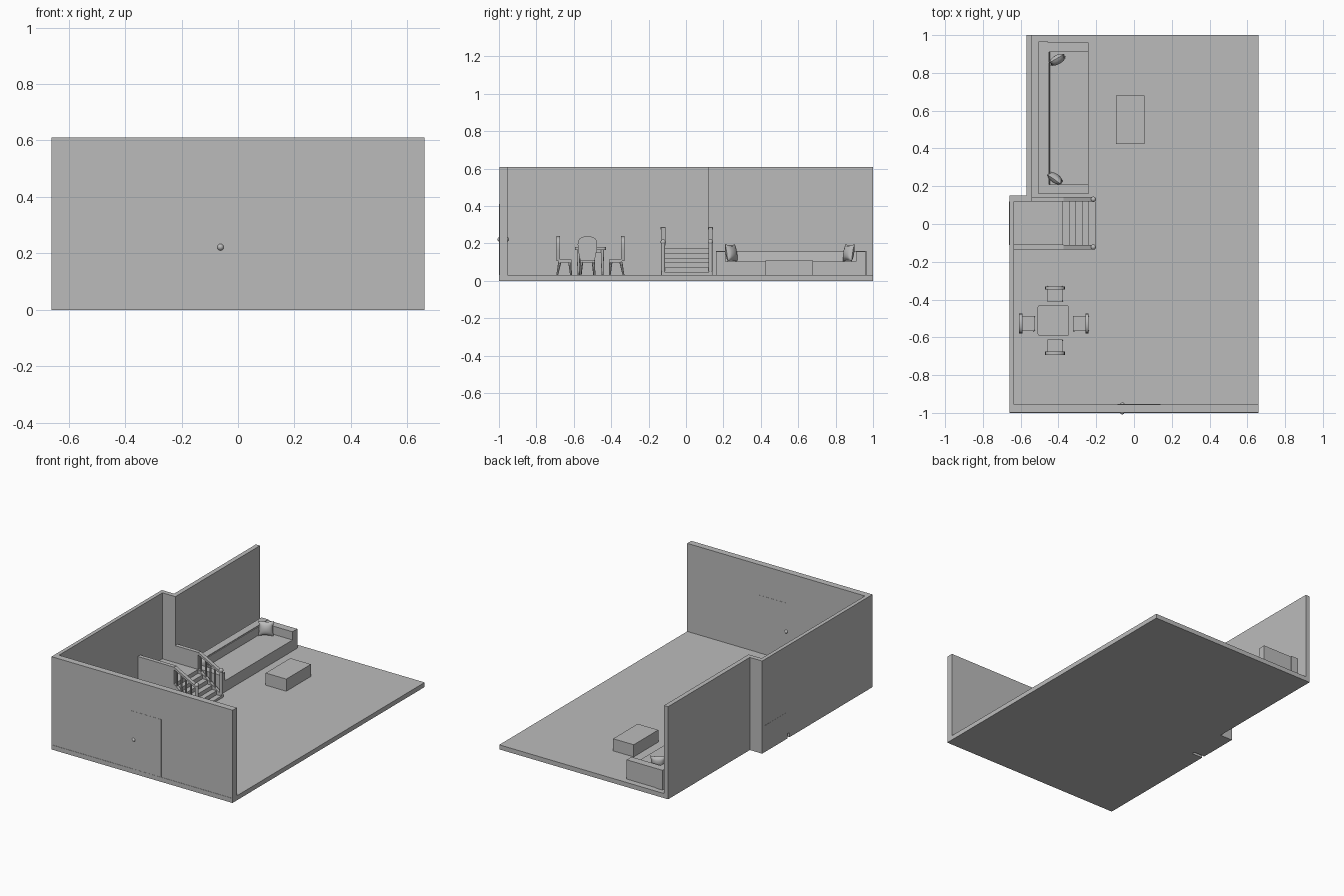
import bpy
import bmesh
from math import radians, cos, sin, pi
from mathutils import Matrix, Vector

cube = bpy.data.objects.get("Cube")
if cube:
    bpy.data.objects.remove(cube, do_unlink=True)

grey = bpy.data.materials.new("plain_grey")
grey.use_nodes = True
grey.diffuse_color = (0.5, 0.5, 0.5, 1)
grey.node_tree.nodes["Principled BSDF"].inputs["Base Color"].default_value = (0.5, 0.5, 0.5, 1)

FLOOR = 0.03
TOP = 0.61


def finish(name, bm, matrix=None, smooth=False):
    bmesh.ops.recalc_face_normals(bm, faces=bm.faces)
    if matrix:
        bm.transform(matrix)
    mesh = bpy.data.meshes.new(name)
    bm.to_mesh(mesh)
    bm.free()
    mesh.materials.append(grey)
    obj = bpy.data.objects.new(name, mesh)
    bpy.context.collection.objects.link(obj)
    if smooth:
        bpy.ops.object.select_all(action='DESELECT')
        obj.select_set(True)
        bpy.context.view_layer.objects.active = obj
        bpy.ops.object.shade_smooth_by_angle(angle=radians(40))
    return obj


def prism(name, pts, lo, hi, axis="z", matrix=None, smooth=False):
    """Extrude a flat outline along an axis from lo to hi."""
    place = {"x": lambda a, b, t: (t, a, b),
             "y": lambda a, b, t: (a, t, b),
             "z": lambda a, b, t: (a, b, t)}[axis]
    bm = bmesh.new()
    face = bm.faces.new([bm.verts.new(place(a, b, lo)) for a, b in pts])
    out = bmesh.ops.extrude_face_region(bm, geom=[face])
    shift = Vector(place(0, 0, hi - lo))
    bmesh.ops.translate(bm, vec=shift,
                        verts=[v for v in out["geom"] if isinstance(v, bmesh.types.BMVert)])
    return finish(name, bm, matrix, smooth)


def box(name, x, y, z, matrix=None):
    return prism(name, [(x[0], y[0]), (x[1], y[0]), (x[1], y[1]), (x[0], y[1])],
                 z[0], z[1], "z", matrix)


def rod(name, start, end, r1, r2, sides=12, matrix=None):
    a, b = Vector(start), Vector(end)
    bm = bmesh.new()
    bmesh.ops.create_cone(bm, cap_ends=True, segments=sides, radius1=r1, radius2=r2,
                          depth=(b - a).length)
    turn = (b - a).to_track_quat("Z", "Y").to_matrix().to_4x4()
    bm.transform(Matrix.Translation((a + b) / 2) @ turn)
    return finish(name, bm, matrix, sides > 6)


def ball(name, centre, radius):
    bm = bmesh.new()
    bmesh.ops.create_uvsphere(bm, u_segments=16, v_segments=10, radius=radius)
    return finish(name, bm, Matrix.Translation(centre), True)


def rounded(x, y, r, steps=5):
    pts = []
    for i, (cx, cy) in enumerate([(x - r, y - r), (r - x, y - r), (r - x, r - y), (x - r, r - y)]):
        for s in range(steps + 1):
            t = (i + s / steps) * pi / 2
            pts.append((cx + r * cos(t), cy + r * sin(t)))
    return pts


# Floor slab, stepped in at the back and with a narrow slot at the side
prism("floor", [(-0.66, -1), (0.66, -1), (0.66, 1), (-0.57, 1), (-0.57, 0.15), (-0.66, 0.15),
                (-0.66, -0.115), (-0.58, -0.115), (-0.58, -0.135), (-0.66, -0.135)], 0, FLOOR)

# Walls
box("front_wall", (-0.66, 0.66), (-0.998, -0.955), (FLOOR, TOP))
prism("side_wall", [(-0.66, -0.955), (-0.635, -0.955), (-0.635, 0.12), (-0.54, 0.12),
                    (-0.54, 1), (-0.57, 1), (-0.57, 0.15), (-0.66, 0.15)], FLOOR, TOP)

# Front door with a knob on each side
box("front_door", (-0.087, 0.14), (-0.999, -0.954), (FLOOR, 0.41))
for label, y in (("outer", -0.996), ("inner", -0.957)):
    ball(label + "_door_knob", (-0.062, y, 0.222), 0.012)

# Stairs up to the landing
LAND, RUN, RISE = 0.175, 0.034, 0.026
box("landing", (-0.661, -0.375), (-0.112, 0.12), (0.001, LAND))
steps = [(-0.375, FLOOR), (-0.375, LAND - RISE)]
for i in range(5):
    x, z = -0.375 + RUN * (i + 1), LAND - RISE * (i + 1)
    steps += [(x, z), (x, max(z - RISE, FLOOR))]
prism("stairs", steps[:-1] + [(-0.205, FLOOR)], -0.112, 0.12, "y")

# Banisters: landing panel, stringer, balusters, sloped handrail, newel posts
for label, y, start in (("front", -0.122, -0.635), ("back", 0.131, -0.54)):
    y0, y1 = y - 0.01, y + 0.01
    box(label + "_landing_panel", (start, -0.375), (y0, y1), (FLOOR, 0.278))
    box(label + "_landing_rail", (start, -0.372), (y0 - 0.003, y1 + 0.003), (0.275, 0.288))
    prism(label + "_stringer", [(-0.375, FLOOR), (-0.205, FLOOR), (-0.205, 0.05),
                                (-0.375, LAND)], y0, y1, "y")
    prism(label + "_handrail", [(-0.375, 0.272), (-0.215, 0.19), (-0.215, 0.204),
                                (-0.375, 0.288)], y0 - 0.002, y1 + 0.002, "y")
    for i in range(4):
        x = -0.36 + i * RUN
        t = (x + 0.375) / 0.17
        rod(label + "_baluster", (x, y, LAND - 0.13 * t), (x, y, 0.277 - 0.085 * t), 0.006, 0.006, 8)
    rod(label + "_newel", (-0.215, y, FLOOR), (-0.215, y, 0.205), 0.011, 0.011, 16)
    ball(label + "_newel_cap", (-0.215, y, 0.208), 0.014)

# Sofa
box("sofa_base", (-0.505, -0.24), (0.21, 0.91), (FLOOR, 0.103))
box("sofa_back", (-0.505, -0.455), (0.16, 0.965), (FLOOR, 0.16))
prism("sofa_back_cushion", [(-0.455, 0.1), (-0.445, 0.1), (-0.45, 0.155), (-0.455, 0.155)],
      0.21, 0.91, "y")
for label, y in (("near", 0.16), ("far", 0.91)):
    box(label + "_sofa_arm", (-0.455, -0.24), (y, y + 0.055 - 0.005), (FLOOR, 0.157))


# Throw pillows: two bulging sheets with pinched sides
def pillow(name, centre, angle, lean):
    bm = bmesh.new()
    for side in (1, -1):
        made = bmesh.ops.create_grid(bm, x_segments=10, y_segments=10, size=1)["verts"]
        for v in made:
            u, w = v.co.x, v.co.y
            bulge = (max(0, 1 - u * u) * max(0, 1 - w * w)) ** 0.5
            v.co = (0.047 * u * (1 - 0.12 * (1 - w * w)), side * 0.024 * bulge,
                    0.047 * w * (1 - 0.12 * (1 - u * u)))
    bmesh.ops.remove_doubles(bm, verts=bm.verts, dist=0.0001)
    finish(name, bm, Matrix.Translation(centre) @ Matrix.Rotation(radians(angle), 4, "Z")
           @ Matrix.Rotation(radians(lean), 4, "X"), True)


pillow("far_pillow", (-0.405, 0.87, 0.15), 30, -10)
pillow("near_pillow", (-0.418, 0.242, 0.15), -35, 10)

# Coffee table
box("coffee_table", (-0.095, 0.055), (0.424, 0.68), (FLOOR, 0.11))

# Dining table
mid = Matrix.Translation((-0.427, -0.511, 0))
prism("dining_table_top", rounded(0.083, 0.083, 0.015), 0.166, 0.18, "z", mid, True)
prism("dining_table_apron", rounded(0.066, 0.066, 0.005), 0.148, 0.166, "z", mid)
for sx in (-1, 1):
    for sy in (-1, 1):
        rod("dining_table_leg", (sx * 0.064, sy * 0.064, FLOOR), (sx * 0.064, sy * 0.064, 0.166),
            0.005, 0.009, 12, mid)


# Dining chairs: local +y points at the table
def chair(name, x, y, turn):
    m = Matrix.Translation((x, y, 0)) @ Matrix.Rotation(radians(turn), 4, "Z")
    box(name + "_seat", (-0.04, 0.04), (0.014, 0.084), (0.098, 0.113), m)
    arch = [(-0.038, 0.105), (0.038, 0.105), (0.05, 0.165)]
    arch += [(0.052 * cos(t * pi / 10) ** 1, 0.195 + 0.044 * sin(t * pi / 10) ** 0.7)
             for t in range(10)]
    arch += [(-0.052, 0.195), (-0.05, 0.165)]
    prism(name + "_back", arch, 0.002, 0.02, "y", m, True)
    for s in (-1, 1):
        rod(name + "_back_leg", (s * 0.038, 0.006, FLOOR), (s * 0.032, 0.02, 0.1), 0.005, 0.009, 8, m)
        rod(name + "_front_leg", (s * 0.036, 0.08, FLOOR), (s * 0.032, 0.074, 0.1), 0.005, 0.009, 8, m)


chair("north_chair", -0.418, -0.328, 180)
chair("south_chair", -0.418, -0.695, 0)
chair("east_chair", -0.238, -0.527, 90)
chair("west_chair", -0.61, -0.527, -90)
